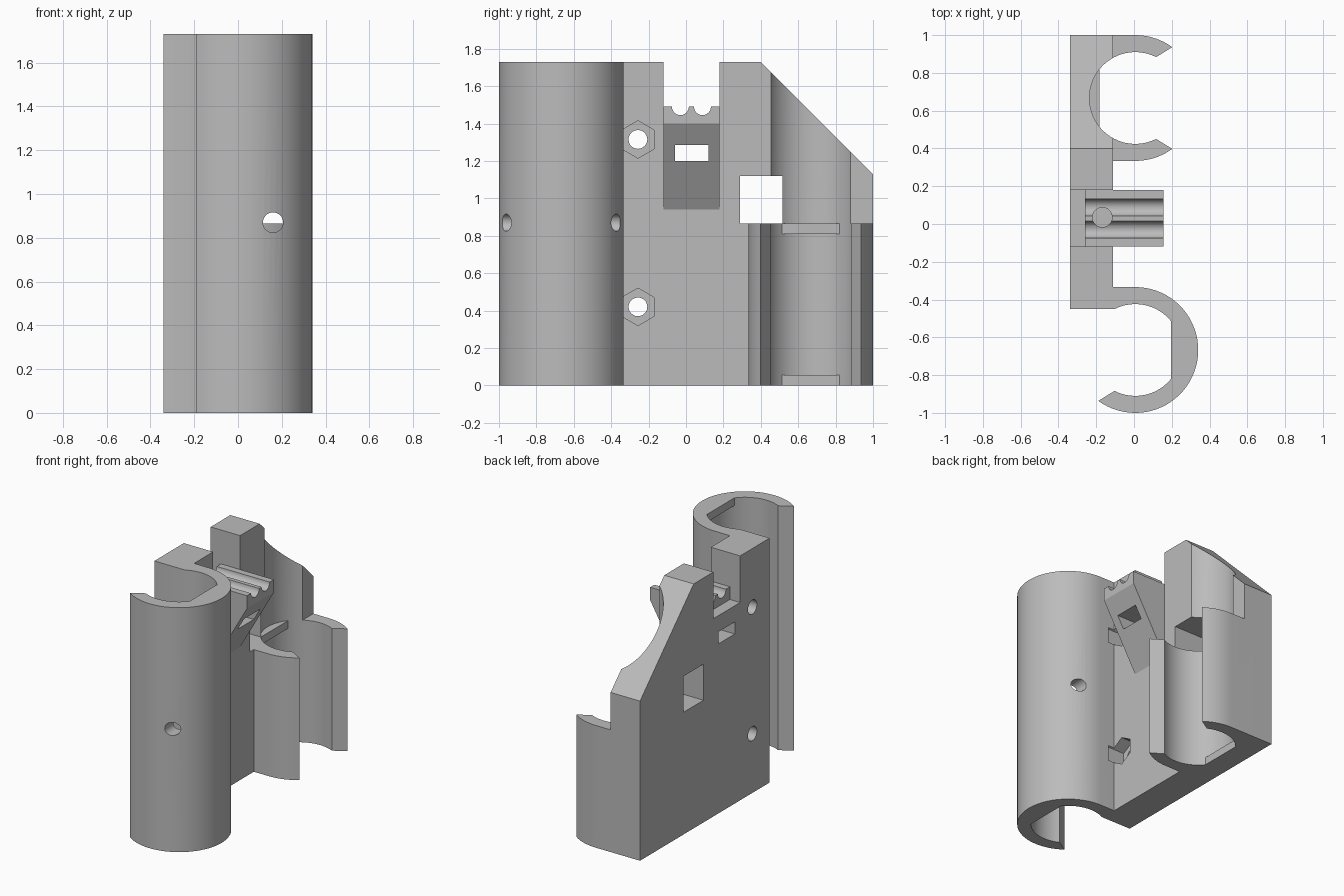
import bpy, bmesh
from math import sin, cos, radians
from mathutils import Matrix, Vector

old = bpy.data.objects.get("Cube")
if old:
    bpy.data.objects.remove(old, do_unlink=True)

grey = bpy.data.materials.new("Light grey plastic")
grey.use_nodes = True
grey.diffuse_color = (0.5, 0.5, 0.5, 1)
grey.node_tree.nodes["Principled BSDF"].inputs["Base Color"].default_value = (0.5, 0.5, 0.5, 1)

H = 1.73                       # full height
SHELF = 0.865                  # top of the rear clip
BACK, FACE = -0.34, -0.11      # plate faces along x
R, r = 0.333, 0.243            # clip radii
CX, CY = 0.007, 0.667          # clip centre


def prism(name, pts, lo, hi, axis="z"):
    """Extrude a flat outline along an axis: z takes (x, y), y takes (x, z), x takes (y, z)."""
    place = {"z": lambda a, b, c: (a, b, c),
             "y": lambda a, b, c: (a, c, b),
             "x": lambda a, b, c: (c, a, b)}[axis]
    bm = bmesh.new()
    face = bm.faces.new([bm.verts.new(place(a, b, lo)) for a, b in pts])
    moved = bmesh.ops.extrude_face_region(bm, geom=[face])["geom"]
    bmesh.ops.translate(bm, vec=Vector(place(0, 0, hi - lo)),
                        verts=[v for v in moved if isinstance(v, bmesh.types.BMVert)])
    bmesh.ops.recalc_face_normals(bm, faces=bm.faces)
    mesh = bpy.data.meshes.new(name)
    bm.to_mesh(mesh)
    bm.free()
    ob = bpy.data.objects.new(name, mesh)
    mesh.materials.append(grey)
    bpy.context.collection.objects.link(ob)
    return ob


def arc(cx, cy, rad, a0, a1, step=5):
    n = max(2, round(abs(a1 - a0) / step))
    angles = [radians(a0 + (a1 - a0) * i / n) for i in range(n + 1)]
    return [(cx + rad * cos(a), cy + rad * sin(a)) for a in angles]


def circle(cx, cy, rad, sides=32, start=0):
    return arc(cx, cy, rad, start, start + 360, 360 / sides)[:-1]


def box(name, x, y, z):
    return prism(name, [(x[0], y[0]), (x[1], y[0]), (x[1], y[1]), (x[0], y[1])], *z)


def combine(target, tool, operation):
    mod = target.modifiers.new("join", "BOOLEAN")
    mod.operation, mod.solver, mod.object = operation, "EXACT", tool
    bpy.context.view_layer.objects.active = target
    bpy.ops.object.modifier_apply(modifier=mod.name)
    bpy.data.objects.remove(tool, do_unlink=True)


def cut(target, tool):
    combine(target, tool, "DIFFERENCE")


# Plate with a clip at either end, as one outline
outline = [(BACK, -0.45)]
outline += arc(CX, -CY, r, 117, -117)
outline += arc(CX, -CY, R, -126, 90)
outline += [(FACE, R - CY), (FACE, CY - R)]
outline += arc(CX, CY, R, -90, -54)
outline += arc(CX, CY, r, -63, -297)
outline += arc(CX, CY, R, 54, 90)
outline += [(BACK, 1.0)]
body = prism("clip_bracket", outline, 0, H)

# Shortened rear clip and sloping rear corner
cut(body, box("clip_cut", (FACE, 1), (0.3, 1.2), (SHELF, 2)))
cut(body, prism("slope_cut", [(0.4, H), (1.0, 1.13), (1.2, 0.93), (1.2, 2), (0.4, 2)], -1, 1, "x"))

# Top notch and square window
cut(body, box("notch_cut", (-1, 0.2), (-0.12, 0.18), (1.40, 2)))
cut(body, box("window_cut", (-1, 0.05), (0.29, 0.515), (SHELF, 1.12)))

# Grooved saddle on a sloping bracket
saddle = prism("saddle", [(-0.26, 1.49), (0.155, 1.49), (0.155, 1.40),
                          (FACE, 0.94), (-0.26, 0.94)], -0.12, 0.18, "y")
for y in (-0.03, 0.088):
    cut(saddle, prism("groove_cut", circle(y, 1.49, 0.045), -0.5, 0.5, "x"))
combine(body, saddle, "UNION")
cut(body, box("slot_cut", (-1, 1), (-0.06, 0.12), (1.2, 1.285)))
cut(body, prism("pin_hole_cut", circle(-0.168, 0.035, 0.052), 1.24, 2))

# Bolt holes with hexagonal nut pockets
for z in (0.42, 1.315):
    cut(body, prism("bolt_cut", circle(-0.257, z, 0.05), -1, 0, "x"))
    cut(body, prism("nut_cut", circle(-0.257, z, 0.1, 6, 30), -0.2, -0.06, "x"))

# Cross hole through the front clip
cut(body, prism("cross_hole_cut", circle(0.16, 0.87, 0.046), -1.2, -0.25, "y"))

# Flat stops inside the ends of both clips
for y, turn, top in ((-CY, 0, H), (CY, 180, SHELF)):
    stop = arc(CX, y, 0.262, turn - 44, turn + 44)
    for low in (0, top - 0.055):
        combine(body, prism("stop", stop, low, low + 0.055), "UNION")

# Smooth curves with crisp edges
bpy.ops.object.select_all(action="DESELECT")
body.select_set(True)
bpy.context.view_layer.objects.active = body
bpy.ops.object.shade_smooth_by_angle(angle=radians(25))
